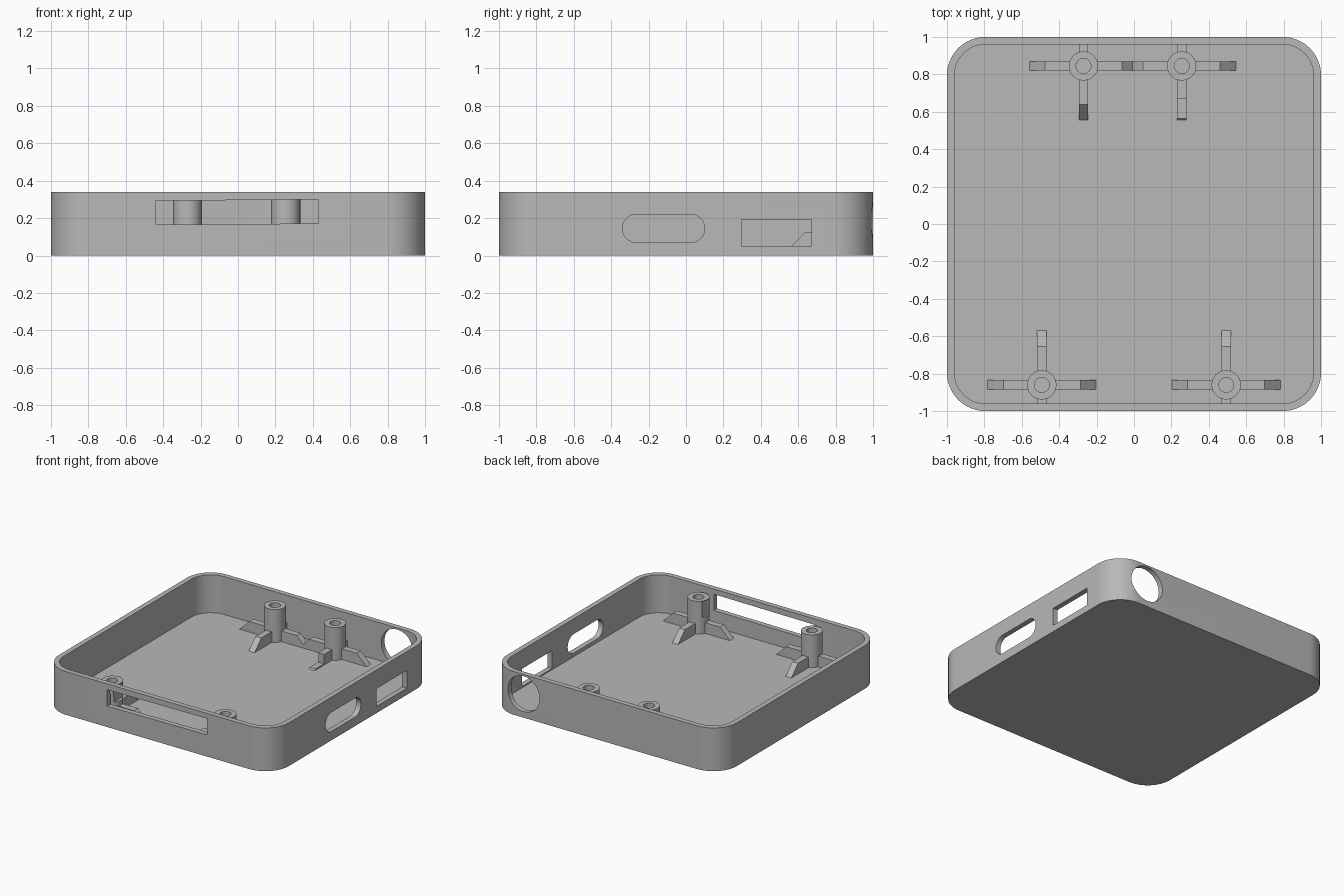
import bpy, bmesh, math
from mathutils import Matrix, Vector

old = bpy.data.objects.get("Cube")
if old:
    bpy.data.objects.remove(old)

HEIGHT, FLOOR, WALL, CORNER = 0.34, 0.042, 0.04, 0.205
POST_TOP, RIB_TOP = 0.3, 0.126

grey = bpy.data.materials.new("plain grey")
grey.use_nodes = True
colour = (0.48, 0.48, 0.48, 1)
grey.diffuse_color = colour
grey.node_tree.nodes["Principled BSDF"].inputs["Base Color"].default_value = colour


def prism(name, outline, depth, matrix=Matrix()):
    """Extrude a 2D outline along local z, then place it."""
    bm = bmesh.new()
    face = bm.faces.new([bm.verts.new((x, y, 0)) for x, y in outline])
    new = bmesh.ops.extrude_face_region(bm, geom=[face])["geom"]
    verts = [v for v in new if isinstance(v, bmesh.types.BMVert)]
    bmesh.ops.translate(bm, verts=verts, vec=(0, 0, depth))
    bmesh.ops.recalc_face_normals(bm, faces=bm.faces)
    bm.transform(matrix)
    mesh = bpy.data.meshes.new(name)
    bm.to_mesh(mesh)
    bm.free()
    mesh.materials.append(grey)
    obj = bpy.data.objects.new(name, mesh)
    bpy.context.collection.objects.link(obj)
    return obj


def rounded(half_w, half_h, radius, steps=16):
    """Rounded rectangle outline centred on the origin."""
    points = []
    corners = ((1, 1), (-1, 1), (-1, -1), (1, -1))
    for i, (sx, sy) in enumerate(corners):
        for k in range(steps + 1):
            a = math.pi / 2 * (i + k / steps)
            p = (sx * (half_w - radius) + radius * math.cos(a),
                 sy * (half_h - radius) + radius * math.sin(a))
            if not points or (Vector(p) - Vector(points[-1])).length > 1e-5:
                points.append(p)
    if (Vector(points[0]) - Vector(points[-1])).length < 1e-5:
        points.pop()
    return points


def circle(radius, n=48):
    return [(radius * math.cos(math.tau * k / n), radius * math.sin(math.tau * k / n))
            for k in range(n)]


def box_outline(w, h):
    return [(-w / 2, -h / 2), (w / 2, -h / 2), (w / 2, h / 2), (-w / 2, h / 2)]


def cut(obj, cutter):
    mod = obj.modifiers.new("cut", 'BOOLEAN')
    mod.operation, mod.solver, mod.object = 'DIFFERENCE', 'EXACT', cutter
    bpy.context.view_layer.objects.active = obj
    bpy.ops.object.modifier_apply(modifier=mod.name)


# Axes: facing_x maps outline to (y, z) and depth to x; facing_y maps to (x, z) and -y
facing_x = Matrix(((0, 0, 1, 0), (1, 0, 0, 0), (0, 1, 0, 0), (0, 0, 0, 1)))
facing_y = Matrix.Rotation(math.pi / 2, 4, 'X')
at = Matrix.Translation

# Open tray
tray = prism("tray", rounded(1, 1, CORNER), HEIGHT)
cavity = prism("cavity_cutter", rounded(1 - WALL, 1 - WALL, CORNER - WALL), 1,
               at((0, 0, FLOOR)))

# Wall openings
front_window = prism("front_window_cutter", box_outline(0.87, 0.128), 0.32,
                     at((-0.005, -0.78, 0.232)) @ Matrix.Rotation(-0.008, 4, 'Y') @ facing_y)
side_slot = prism("side_slot_cutter", rounded(0.22, 0.075, 0.075), 0.3,
                  at((0.8, -0.12, 0.145)) @ facing_x)
side_window = prism("side_window_cutter", box_outline(0.375, 0.14), 1.1,
                    at((0, 0.483, 0.122)) @ facing_x)
back_hole = prism("back_hole_cutter", circle(0.14), 0.25,
                  at((0.715, 1.1, 0.187)) @ facing_y)
for cutter in (cavity, front_window, side_slot, side_window, back_hole):
    cut(tray, cutter)
parts = [tray]


def rib(name, x, y, angle, length, sloped):
    """Low gusset running outward from a post; free ends slope to the floor."""
    base = FLOOR - 0.02
    slope = RIB_TOP - FLOOR if sloped else 0
    outline = [(0.06, base), (length, base), (length, FLOOR),
               (length - slope, RIB_TOP), (0.06, RIB_TOP)]
    place = (at((x, y, 0)) @ Matrix.Rotation(angle, 4, 'Z')
             @ at((0, 0.025, 0)) @ facing_y)
    return prism(name, outline, 0.05, place)


# Screw posts, each with three sloped ribs and a short one to the wall
posts = {"back_right": (-0.27, 0.845), "back_left": (0.255, 0.845),
         "front_right": (-0.493, -0.86), "front_left": (0.493, -0.86)}
for label, (x, y) in posts.items():
    post = prism(label + "_post", circle(0.078), POST_TOP - FLOOR + 0.01,
                 at((x, y, FLOOR - 0.01)))
    bore = prism("bore_cutter", circle(0.04, 32), 1, at((x, y, FLOOR)))
    cut(post, bore)
    bpy.data.objects.remove(bore)
    if y < 0:
        cut(post, front_window)
    parts.append(post)
    wall_side = math.pi / 2 if y > 0 else -math.pi / 2
    for name, angle in (("left", 0), ("right", math.pi), ("inner", -wall_side)):
        gusset = rib(f"{label}_{name}_rib", x, y, angle, 0.29, True)
        if label == "back_left" and name == "inner":
            cut(gusset, side_window)
        parts.append(gusset)
    parts.append(rib(label + "_wall_rib", x, y, wall_side,
                     1 - WALL / 2 - abs(y), False))

for cutter in (cavity, front_window, side_slot, side_window, back_hole):
    bpy.data.objects.remove(cutter)

# Smooth the round surfaces, keep edges sharp
bpy.ops.object.select_all(action='DESELECT')
for obj in parts:
    obj.select_set(True)
bpy.context.view_layer.objects.active = tray
bpy.ops.object.shade_smooth_by_angle(angle=math.radians(30))
